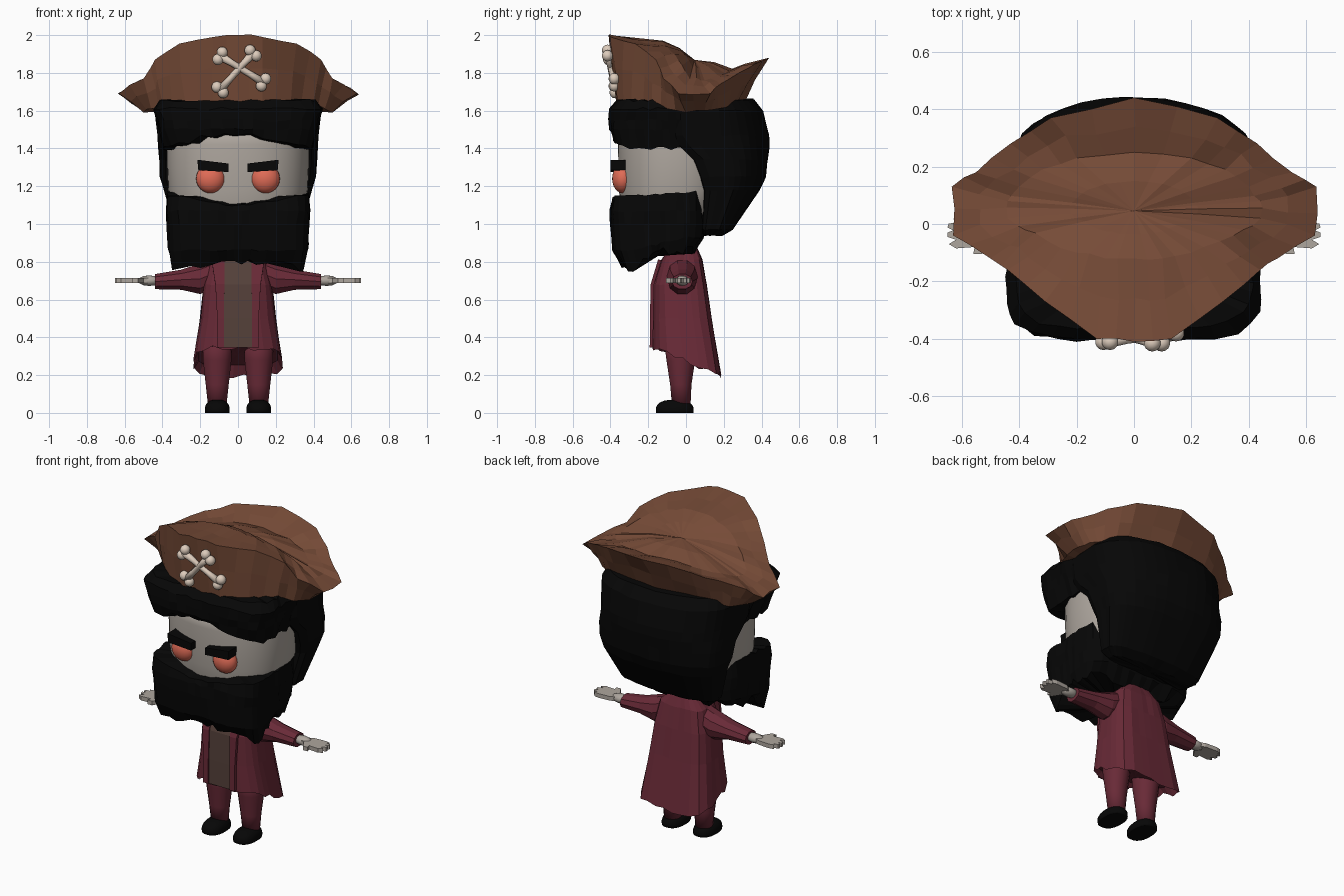
import bpy, bmesh, math, random
from mathutils import Vector

random.seed(4)
if "Cube" in bpy.data.objects:
    bpy.data.objects.remove(bpy.data.objects["Cube"])


def material(name, r, g, b):
    m = bpy.data.materials.new(name)
    m.use_nodes = True
    m.diffuse_color = (r, g, b, 1)
    m.node_tree.nodes["Principled BSDF"].inputs["Base Color"].default_value = (r, g, b, 1)
    m.node_tree.nodes["Principled BSDF"].inputs["Roughness"].default_value = 0.9
    return m


SKIN = material("pale skin", .42, .38, .34)
BLACK = material("hair black", .002, .002, .002)
HAT = material("hat brown", .18, .07, .038)
COAT = material("coat red", .14, .023, .038)
VEST = material("vest brown", .09, .052, .042)
EYE = material("eye coral", .75, .15, .095)
BONE = material("bone ivory", .72, .6, .5)


def finish(name, bm, mat, smooth=False):
    bmesh.ops.recalc_face_normals(bm, faces=bm.faces)
    mesh = bpy.data.meshes.new(name)
    bm.to_mesh(mesh)
    bm.free()
    mesh.materials.append(mat)
    obj = bpy.data.objects.new(name, mesh)
    bpy.context.collection.objects.link(obj)
    for p in mesh.polygons:
        p.use_smooth = smooth
    return obj


def loft(name, rings, mat, smooth=False):
    """Skin closed rings of equal length and cap both ends."""
    bm = bmesh.new()
    rows = [[bm.verts.new(p) for p in ring] for ring in rings]
    n = len(rows[0])
    for a, b in zip(rows, rows[1:]):
        for i in range(n):
            j = (i + 1) % n
            bm.faces.new((a[i], a[j], b[j], b[i]))
    for row in (rows[0], rows[-1]):
        mid = bm.verts.new(sum((v.co for v in row), Vector()) / n)
        for i in range(n):
            bm.faces.new((row[i], row[(i + 1) % n], mid))
    return finish(name, bm, mat, smooth)


def wobble(r):
    return Vector([random.uniform(-r, r) for _ in range(3)])


def section(z, rx, front, back, powers=(4, 4), n=32, rough=0, x0=0):
    """Rounded-box cross-section, squared by front and back powers; z may be a rule of x and y."""
    pts = []
    for i in range(n):
        a = math.tau * (i + .5) / n
        c, s = math.cos(a), math.sin(a)
        power = powers[0] if s < 0 else powers[1]
        k = (abs(c) ** power + abs(s) ** power) ** (-1 / power)
        x, y = rx * c * k, (front + back) / 2 + (back - front) / 2 * s * k
        h = z(x, y) if callable(z) else z
        pts.append(Vector((x0 + x, y, h)) + wobble(rough))
    return pts


def ball(name, centre, size, mat, power=2, floor=None, segs=24):
    bm = bmesh.new()
    bmesh.ops.create_uvsphere(bm, u_segments=segs, v_segments=segs // 2, radius=1)
    for v in bm.verts:
        k = sum(abs(c) ** power for c in v.co) ** (-1 / power)
        v.co = Vector([c + s * q * k for c, s, q in zip(centre, size, v.co)])
        if floor is not None:
            v.co.z = max(v.co.z, floor)
    return finish(name, bm, mat, True)


def prism(name, outline, mat, depth):
    """Extrude a closed outline by a vector."""
    bm = bmesh.new()
    face = bm.faces.new([bm.verts.new(p) for p in outline])
    top = bmesh.ops.extrude_face_region(bm, geom=[face])["geom"]
    bmesh.ops.translate(bm, verts=[v for v in top if isinstance(v, bmesh.types.BMVert)], vec=depth)
    return finish(name, bm, mat)


def ramp(t, a, b, low, high):
    return low + (high - low) * min(1, max(0, (t - a) / (b - a)))


# Head, eyes and brows
loft("head", [section(z, rx, f, b, (2.3, 2.3), 48) for z, rx, f, b in (
    (.9, .23, -.25, .05), (.97, .29, -.31, .1), (1.06, .345, -.34, .2), (1.18, .37, -.356, .25),
    (1.3, .375, -.358, .25), (1.42, .375, -.36, .25), (1.52, .36, -.35, .22))], SKIN, True)
for s, side in ((1, "left"), (-1, "right")):
    ball(side + "_eye", (s * .145, -.335, 1.24), (.077, .056, .077), EYE)
    brow = [(s * x, -.4, z) for x, z in ((.05, 1.275), (.05, 1.32), (.215, 1.34), (.21, 1.285))]
    prism(side + "_brow", brow, BLACK, (0, .08, 0))

# Back hair and fringe
loft("back_hair", [section(z, rx, f, b, (9, 2.2), 36, .004) for z, rx, f, b in (
    (.94, .28, .09, .19), (.97, .33, .08, .25), (1.18, .39, .085, .39), (1.25, .412, .07, .42),
    (1.34, .418, .03, .43), (1.41, .42, -.05, .44), (1.47, .425, -.1, .44), (1.6, .44, -.1, .41),
    (1.66, .41, -.1, .36))], BLACK)


def fringe_hem(x, y):
    return ramp(abs(x), .15, .38, 1.465, 1.4) + random.uniform(-.01, .01)


loft("fringe", [section(z, rx, f, .12, (5, 5), 48, .008) for z, rx, f in (
    (fringe_hem, .39, -.38), (1.5, .415, -.4), (1.55, .425, -.405), (1.61, .445, -.4),
    (1.655, .41, -.36))], BLACK)


# Beard with a ragged lower edge
def beard_top(x, y):
    return ramp(abs(x), .1, .36, 1.105, 1.15) + ramp(y, -.3, -.1, 0, .02) + random.uniform(-.005, .005)


def beard_hem(x, y):
    return ramp(y, -.28, -.16, ramp(abs(x), .2, .32, .8, .765), .87) + random.uniform(-.03, .02)


def beard_low(x, y):
    return ramp(y, -.3, 0, .86, .93)


loft("beard", [section(z, rx, f, b, (6, 6), 56, .006) for z, rx, f, b in (
    (beard_top, .374, -.39, .09), (1.07, .378, -.4, .1), (1, .374, -.4, .1),
    (beard_low, .37, -.385, .09), (beard_hem, .35, -.34, .04))], BLACK)


# Hat: half rings swept from base to lip to crown, mirrored
def hat_ring(half):
    full = half + [(-x, y, z) for x, y, z in half[-2:0:-1]]
    pts = []
    for i, p in enumerate(full):
        p, q = Vector(p), Vector(full[(i + 1) % len(full)])
        pts += [p, p.lerp(q, .5) + wobble(.009)]
    return pts


base = hat_ring([(0, -.37, 1.65), (.13, -.365, 1.65), (.28, -.29, 1.65), (.4, -.18, 1.64), (.46, -.1, 1.61),
                 (.5, 0, 1.59), (.5, .1, 1.6), (.47, .17, 1.61), (.41, .22, 1.62), (.28, .27, 1.64), (0, .31, 1.64)])
lip = hat_ring([(0, -.41, 2), (.13, -.4, 1.99), (.31, -.27, 1.955), (.44, -.16, 1.87), (.5, -.12, 1.77),
                (.63, -.04, 1.69), (.635, .13, 1.69), (.55, .18, 1.74), (.43, .28, 1.8), (.29, .37, 1.85), (0, .44, 1.88)])
crown = hat_ring([(0, -.12, 1.97), (.1, -.12, 1.965), (.2, -.1, 1.94), (.3, -.06, 1.9), (.38, -.02, 1.84),
                  (.44, .02, 1.77), (.44, .08, 1.76), (.4, .13, 1.77), (.32, .19, 1.79), (.2, .23, 1.81), (0, .25, 1.82)])
wall = [a.lerp(b, .5) + wobble(.01) for a, b in zip(base, lip)]
fold = [a.lerp(b, .5) + wobble(.01) for a, b in zip(lip, crown)]
middle = [p.lerp(Vector((0, .05, 1.87)), .5) + Vector((0, 0, .012)) for p in crown]
loft("hat", [base, wall, lip, fold, crown, middle], HAT)


# Crossed bones
def bone(name, a, b):
    a, b = Vector(a), Vector(b)
    along = (b - a).normalized()
    across = along.cross(Vector((0, 1, 0))).normalized()
    out = along.cross(across)
    rings = []
    for t, r in ((0, .023), (.3, .017), (.7, .017), (1, .023)):
        rings.append([a.lerp(b, t) + r * (across * math.cos(k * math.tau / 10) + out * math.sin(k * math.tau / 10))
                      for k in range(10)])
    loft(name + "_shaft", rings, BONE, True)
    for end, label in ((a, "start"), (b, "end")):
        for s in (1, -1):
            ball(f"{name}_{label}_knob", end + across * s * .022, (.03, .03, .03), BONE, segs=14)


bone("rising_bone", (-.095, -.375, 1.71), (.08, -.415, 1.905))
bone("falling_bone", (-.095, -.41, 1.89), (.135, -.38, 1.75))


# Coat body with a sloping, frayed hem
def hem(x, y):
    return ramp(y, -.16, .17, .34, .2) + random.uniform(-.015, .015)


def inner_hem(x, y):
    return ramp(y, -.16, .17, .37, .25)


loft("coat", [section(z, rx, f, b, (3, 5), 28, .003) for z, rx, f, b in (
    (.87, .09, -.09, .06), (.81, .15, -.13, .085), (.68, .18, -.17, .11), (.5, .2, -.175, .135),
    (hem, .235, -.175, .185), (inner_hem, .21, -.15, .16))], COAT)


# Vest panel and lapels follow the coat front
def front_strip(name, rows, mat, thick):
    bm = bmesh.new()
    verts = [[bm.verts.new((x, y, z)) for x in (a, b)] for a, b, y, z in rows]
    for p, q in zip(verts, verts[1:]):
        bm.faces.new((p[0], p[1], q[1], q[0]))
    obj = finish(name, bm, mat)
    mod = obj.modifiers.new("thickness", "SOLIDIFY")
    mod.thickness, mod.offset = thick, 0


profile = ((-.137, .81), (-.176, .68), (-.18, .5), (-.181, .345))
front_strip("vest", [(-.075, .075, y, z) for y, z in profile], VEST, .008)
for s, side in ((1, "left"), (-1, "right")):
    edges = ((.072, .14), (.072, .12), (.075, .11), (.075, .11))
    front_strip(side + "_lapel", [(s * a, s * b, y - .002, z) for (a, b), (y, z) in zip(edges, profile)], COAT, .018)

# Sleeves, hands, trousers and shoes
hand = ((.42, -.04), (.5, -.055), (.53, -.105), (.56, -.105), (.555, -.08), (.62, -.085), (.645, -.07), (.62, -.055),
        (.65, -.045), (.65, -.03), (.63, -.022), (.65, -.012), (.645, .002), (.62, .004), (.63, .018), (.6, .025),
        (.52, .02), (.48, 0), (.42, 0))
for s, side in ((1, "left"), (-1, "right")):
    rings = []
    for x, z, ry, rz in ((.1, .75, .08, .08), (.2, .71, .08, .085), (.3, .705, .068, .056), (.44, .695, .055, .042)):
        rings.append([Vector((s * x, -.02 + ry * math.cos(k * math.tau / 10), z + rz * math.sin(k * math.tau / 10)))
                      for k in range(10)])
    loft(side + "_sleeve", rings, COAT)
    ball(side + "_wrist", (s * .47, -.02, .7), (.06, .035, .028), SKIN, segs=12)
    prism(side + "_hand", [(s * x, y, .687) for x, y in hand], SKIN, (0, 0, .026))
    loft(side + "_trouser", [section(z, r, f, b, (2, 2), 16, x0=s * .11) for z, r, f, b in (
        (.4, .08, -.12, .07), (.28, .077, -.105, .05), (.15, .062, -.085, .03), (.04, .05, -.075, .025))], COAT, True)
    ball(side + "_shoe", (s * .11, -.06, .015), (.066, .1, .055), BLACK, power=2.5, floor=0)
